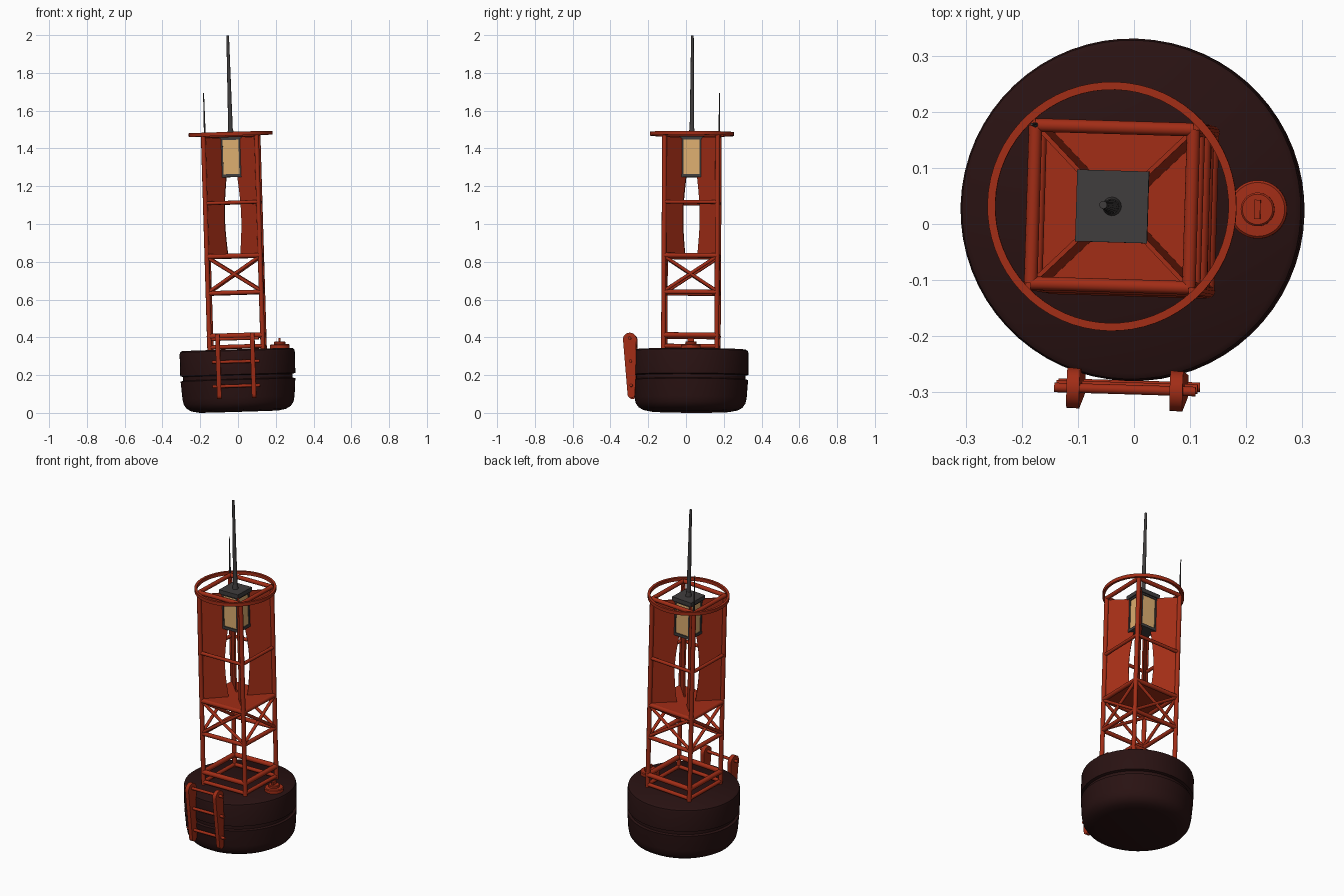
import bpy, bmesh, math
from mathutils import Vector, Matrix

if "Cube" in bpy.data.objects:
    bpy.data.objects.remove(bpy.data.objects["Cube"])

# Whole buoy leans slightly and is twisted a touch
M = (Matrix.Translation((0.005, 0.024, 0.0066)) @ Matrix.Rotation(-0.005, 4, 'X')
     @ Matrix.Rotation(-0.03, 4, 'Y') @ Matrix.Rotation(-0.03, 4, 'Z'))


def mat(name, c):
    m = bpy.data.materials.new(name)
    m.diffuse_color = (*c, 1)
    m.use_nodes = True
    m.node_tree.nodes["Principled BSDF"].inputs["Base Color"].default_value = m.diffuse_color
    return m


RED = mat("red_paint", (0.36, 0.026, 0.008))
HULL = mat("dark_maroon", (0.022, 0.006, 0.006))
GREY = mat("dark_grey", (0.05, 0.046, 0.046))
LAMP = mat("lamp_glass", (0.72, 0.42, 0.16))


def finish(name, bm, material, smooth=False):
    bmesh.ops.recalc_face_normals(bm, faces=bm.faces)
    me = bpy.data.meshes.new(name)
    bm.to_mesh(me)
    bm.free()
    me.transform(M)
    me.materials.append(material)
    ob = bpy.data.objects.new(name, me)
    bpy.context.collection.objects.link(ob)
    if smooth:
        bpy.context.view_layer.objects.active = ob
        ob.select_set(True)
        bpy.ops.object.shade_smooth_by_angle(angle=math.radians(35))
        ob.select_set(False)
    return ob


def add_tube(bm, a, b, r, r2=None, seg=12):
    a, b = Vector(a), Vector(b)
    d = b - a
    m = Matrix.Translation((a + b) / 2) @ d.to_track_quat('Z', 'Y').to_matrix().to_4x4()
    bmesh.ops.create_cone(bm, cap_ends=True, segments=seg, radius1=r,
                          radius2=r if r2 is None else r2, depth=d.length, matrix=m)


def add_box(bm, c, s):
    bmesh.ops.create_cube(bm, size=1, matrix=Matrix.Translation(c) @ Matrix.Diagonal((*s, 1)))


def lathe(name, prof, material, center=(0, 0), seg=64, closed=False):
    bm = bmesh.new()
    vs = [bm.verts.new((r + center[0], center[1], z)) for r, z in prof]
    es = [bm.edges.new((vs[i], vs[i + 1])) for i in range(len(vs) - 1)]
    if closed:
        es.append(bm.edges.new((vs[-1], vs[0])))
    bmesh.ops.spin(bm, geom=vs + es, cent=(*center, 0), axis=(0, 0, 1),
                   angle=math.tau, steps=seg)
    bmesh.ops.remove_doubles(bm, verts=bm.verts, dist=1e-5)
    return finish(name, bm, material, True)


def prism(name, pts, thick, m, material, smooth=False):
    """Extrude a 2D outline (x, z) symmetrically along local y, placed by m."""
    bm = bmesh.new()
    f = bm.faces.new([bm.verts.new((x, -thick / 2, z)) for x, z in pts])
    r = bmesh.ops.extrude_face_region(bm, geom=[f])
    bmesh.ops.translate(bm, vec=(0, thick, 0),
                        verts=[v for v in r['geom'] if isinstance(v, bmesh.types.BMVert)])
    bm.transform(m)
    return finish(name, bm, material, smooth)


# Float with a rounded bottom edge and a groove round the middle
prof = [(0, 0), (0.21, 0), (0.25, 0.008), (0.275, 0.022), (0.291, 0.045), (0.297, 0.075),
        (0.304, 0.168), (0.29, 0.172), (0.29, 0.192), (0.305, 0.196), (0.305, 0.312),
        (0.302, 0.322), (0.292, 0.329), (0, 0.33)]
lathe("float", prof, HULL)

# Tower legs and horizontal frames
H = 0.141
corners = [(-H, -H), (H, -H), (H, H), (-H, H)]
bm = bmesh.new()
for x, y in corners:
    add_tube(bm, (x, y, 0.325), (x, y, 1.468), 0.0125)
finish("tower_legs", bm, RED, True)
for name, z, r in (("base_frame", 0.344, 0.011), ("lower_frame", 0.402, 0.014),
                   ("middle_frame", 0.63, 0.012), ("deck_frame", 0.824, 0.013),
                   ("panel_frame", 1.107, 0.01), ("top_frame", 1.465, 0.012)):
    bm = bmesh.new()
    for i in range(4):
        add_tube(bm, (*corners[i], z), (*corners[(i + 1) % 4], z), r)
    finish(name, bm, RED, True)

# Crossed braces on all four sides
bm = bmesh.new()
for i in range(4):
    a, b = corners[i], corners[(i + 1) % 4]
    add_tube(bm, (*a, 0.635), (*b, 0.82), 0.009)
    add_tube(bm, (*b, 0.635), (*a, 0.82), 0.009)
finish("cross_braces", bm, RED, True)

# Deck plate under the reflector
bm = bmesh.new()
add_box(bm, (0, 0, 0.83), (0.284, 0.284, 0.012))
finish("deck_plate", bm, RED)

# Diagonal reflector plates with curved inner edges
R = H * math.sqrt(2)
inner = []
for i in range(11):
    t = i / 10
    inner.append((0.051 - 0.006 * t + 0.019 * math.sin(math.pi * t), 0.835 + 0.41 * t))
for i in range(4):
    m = Matrix.Rotation(math.radians(45 + 90 * i), 4, 'Z')
    prism(f"reflector_plate_{i + 1}", [(R, 0.835)] + inner + [(0.045, 1.452), (R, 1.452)],
          0.008, m, RED)

# Guard ring at the top
lathe("guard_ring", [(0.208, 1.461), (0.222, 1.461), (0.222, 1.481), (0.208, 1.481)],
      RED, closed=True)

# Lantern: frame posts, sills, glass and roof
bm = bmesh.new()
for x, y in corners:
    sx, sy = math.copysign(0.049, x), math.copysign(0.049, y)
    add_box(bm, (sx, sy, 1.35), (0.014, 0.014, 0.21))
add_box(bm, (0, 0, 1.25), (0.114, 0.114, 0.016))
add_box(bm, (0, 0, 1.445), (0.114, 0.114, 0.012))
finish("lantern_frame", bm, GREY)
bm = bmesh.new()
add_box(bm, (0, 0, 1.35), (0.102, 0.102, 0.2))
finish("lantern_glass", bm, LAMP)
bm = bmesh.new()
add_box(bm, (0, 0, 1.46), (0.128, 0.128, 0.024))
finish("lantern_roof", bm, GREY)

# Main mast and thin whip aerial
bm = bmesh.new()
add_tube(bm, (0, 0, 1.47), (0, 0, 1.5), 0.017, 0.013, 16)
add_tube(bm, (0, 0, 1.47), (0, 0, 1.993), 0.0125, 0.007, 16)
finish("mast", bm, GREY, True)
bm = bmesh.new()
add_tube(bm, (-H, H, 1.45), (-H, H, 1.692), 0.005, 0.0025, 8)
finish("whip_aerial", bm, GREY, True)

# Ladder: tapered rails with rounded ends, plus rungs
rail = [(-0.321 + 0.036 * math.cos(a), 0.378 + 0.036 * math.sin(a))
        for a in [math.pi * i / 12 for i in range(-1, 14)]]
rail += [(-0.311 + 0.02 * math.cos(a), 0.088 + 0.02 * math.sin(a))
         for a in [math.pi + math.pi * i / 8 for i in range(9)]]
for name, x in (("left_ladder_rail", -0.092), ("right_ladder_rail", 0.092)):
    m = Matrix.Translation((x, 0, 0)) @ Matrix.Rotation(math.pi / 2, 4, 'Z')
    prism(name, rail, 0.023, m, RED, True)
bm = bmesh.new()
for y, z in ((-0.312, 0.135), (-0.316, 0.264), (-0.321, 0.385)):
    add_tube(bm, (-0.126, y, z), (0.126, y, z), 0.0085)
finish("ladder_rungs", bm, RED, True)

# Hatch on the float top
c = (0.226, 0.007)
lathe("hatch", [(0, 0.325), (0.052, 0.325), (0.052, 0.346), (0.048, 0.35), (0.03, 0.351),
                (0.03, 0.362), (0.027, 0.365), (0, 0.365)], RED, c, 40)
bm = bmesh.new()
add_box(bm, (c[0], c[1], 0.372), (0.011, 0.034, 0.02))
finish("hatch_handle", bm, RED)
